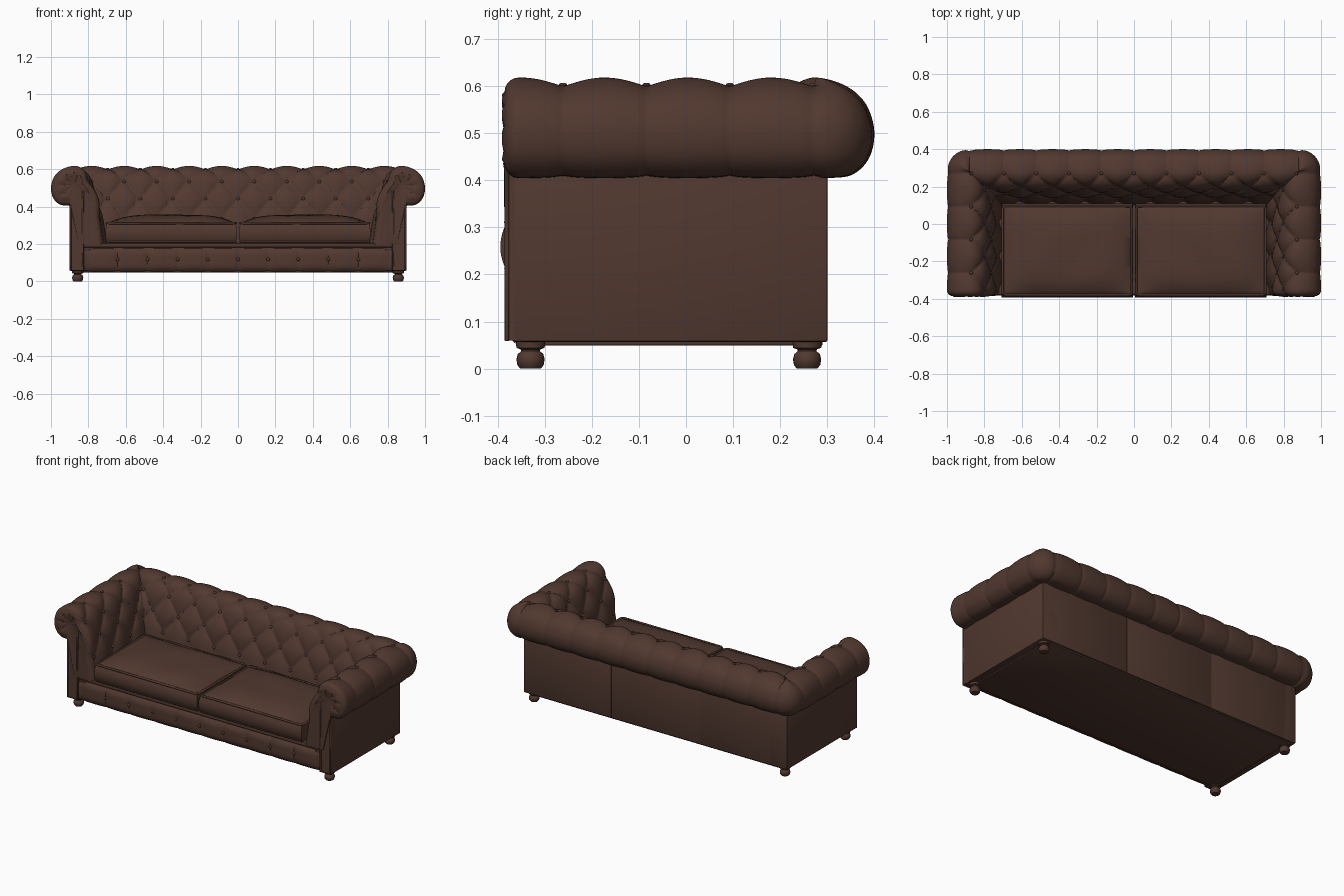
import bpy, bmesh, math
from mathutils import Matrix, Vector

if "Cube" in bpy.data.objects:
    bpy.data.objects.remove(bpy.data.objects["Cube"])

leather = bpy.data.materials.new("brown leather")
leather.diffuse_color = (0.082, 0.040, 0.029, 1)
leather.use_nodes = True
leather.node_tree.nodes["Principled BSDF"].inputs["Base Color"].default_value = leather.diffuse_color


def finish(name, bm, mirror=False, angle=40):
    bmesh.ops.recalc_face_normals(bm, faces=bm.faces)
    me = bpy.data.meshes.new(name)
    bm.to_mesh(me)
    bm.free()
    me.materials.append(leather)
    me.shade_smooth()
    me.set_sharp_from_angle(angle=math.radians(angle))
    ob = bpy.data.objects.new(name, me)
    bpy.context.collection.objects.link(ob)
    if mirror:
        ob.modifiers.new("mirror", 'MIRROR').use_clip = True
    return ob


def skin(bm, rows, wrap=False):
    """Quads between successive rows of points."""
    vs = [[bm.verts.new(p) for p in row] for row in rows]
    n = len(vs[0])
    for a, b in zip(vs, vs[1:]):
        for j in range(n if wrap else n - 1):
            k = (j + 1) % n
            bm.faces.new((a[j], a[k], b[k], b[j]))
    return vs


def box(name, x0, x1, y0, y1, z0, z1, bevel=0.006, mirror=False):
    bm = bmesh.new()
    m = Matrix.Translation(((x0 + x1) / 2, (y0 + y1) / 2, (z0 + z1) / 2)) @ \
        Matrix.Diagonal((x1 - x0, y1 - y0, z1 - z0, 1))
    bmesh.ops.create_cube(bm, size=1, matrix=m)
    bmesh.ops.bevel(bm, geom=bm.edges[:], offset=bevel, segments=2, affect='EDGES', profile=0.5)
    return finish(name, bm, mirror)


def piping(name, pts, radius, mirror=False):
    """Closed round cord through the points."""
    bm = bmesh.new()
    rows = []
    n = len(pts)
    up = (Vector(pts[1]) - Vector(pts[0])).cross(Vector(pts[n // 2]) - Vector(pts[0])).normalized()
    for i in range(n + 1):
        p = Vector(pts[i % n])
        t = (Vector(pts[(i + 1) % n]) - Vector(pts[i - 1 if i < n else n - 1])).normalized()
        side = t.cross(up)
        rows.append([p + radius * (math.cos(a) * side + math.sin(a) * up)
                     for a in [k * math.pi / 4 for k in range(8)]])
    skin(bm, rows, True)
    bmesh.ops.remove_doubles(bm, verts=bm.verts, dist=1e-6)
    return finish(name, bm, mirror, 60)


# Cross-section of arms and back: (outward offset from the body wall, height)
ctrl = [(0, .405), (.052, .412), (.088, .448), (.098, .505), (.078, .562), (.033, .597), (-.03, .606),
        (-.085, .577), (-.122, .5), (-.148, .42), (-.17, .32), (-.187, .2)]
SUB = 7
prof = []
for i in range(len(ctrl) - 1):
    p0, p1, p2, p3 = [Vector(ctrl[min(max(i + k, 0), len(ctrl) - 1)]) for k in (-1, 0, 1, 2)]
    for j in range(SUB):
        t = j / SUB
        prof.append(.5 * (2 * p1 + (p2 - p0) * t + (2 * p0 - 5 * p1 + 4 * p2 - p3) * t * t
                          + (3 * p1 - p0 - 3 * p2 + p3) * t ** 3))
prof.append(Vector(ctrl[-1]))
NP = len(prof)
arc = [0]
for a, b in zip(prof, prof[1:]):
    arc.append(arc[-1] + (b - a).length)
ROW, SX, SY = .105, .174, .177            # button spacing
rowpos = [(w - arc[6 * SUB]) / ROW for w in arc]
norm = []
for i in range(NP):
    t = prof[min(i + 1, NP - 1)] - prof[max(i - 1, 0)]
    norm.append(Vector((-t.y, t.x)).normalized() * -1)
if norm[3 * SUB].x < 0:
    norm = [-n for n in norm]


def puff(s, r):
    """Diamond tufting between buttons, plain pleats beyond them."""
    sn = lambda v: abs(math.sin(math.pi * v))
    if r < 0:
        f = math.exp(r * 1.3)
        return (.45 + .55 * f) * sn(s) ** (.25 + .75 * f)
    if r > 3:
        return sn(s + .5)
    return math.sqrt(sn(s + r / 2) * sn(s - r / 2))


def station(kind, t, d):
    rad = max(.02 + d, .004)
    cx, cy = .9 + d - rad, .3 + d - rad
    if kind == 'arm':
        return .9 + d, -.355 + t * (cy + .355)
    if kind == 'corner':
        return cx + rad * math.cos(t * math.pi / 2), cy + rad * math.sin(t * math.pi / 2)
    return cx * (1 - t), .3 + d


def section(kind, t, inset=0, dy=0):
    row = []
    for i, (p, n, r) in enumerate(zip(prof, norm, rowpos)):
        x, y = station(kind, t, p.x)
        s = max((.27 - y) / SY, (.87 - x) / SX)
        if kind == 'corner' and r < 0:
            s = t
        q = p + n * (.021 * puff(s, r) - .009 - inset)
        x, y = station(kind, t, q.x)
        row.append(Vector((x, y + dy, q.y)))
    x, y = station(kind, t, -.05)
    row.append(Vector((x, y + dy, .2)))
    return row


# Tufted arms and back, one half mirrored
rows = []
R = .03
edge = section('arm', 0, R, -R)
centre = Vector((.875, -.378, .515))
for f in (.03, .25, .5, .75, .92):
    ring = []
    for p in edge:
        q = centre.lerp(p, f)
        ang = math.atan2(p.z - centre.z, p.x - centre.x)
        q.y -= .007 * f * (abs(math.sin(ang * 5)) ** .6) if p.z > .42 else 0
        ring.append(q)
    rows.append(ring)
for k in range(5, -1, -1):
    a = k / 5 * math.pi / 2
    rows.append(section('arm', 0, R * (1 - math.cos(a)), -R * math.sin(a)))
rows += [section('arm', i / 84) for i in range(1, 85)]
rows += [section('corner', i / 10) for i in range(1, 11)]
rows += [section('back', i / 120) for i in range(1, 121)]
bm = bmesh.new()
vs = skin(bm, rows, True)
bm.faces.new(vs[0])
finish("tufted_arms_and_back", bm, True, 50)

# Buttons in the tufting and on the front rail
bm = bmesh.new()


def button(x, y, z, n):
    rot = Vector(n).to_track_quat('Z', 'Y').to_matrix().to_4x4()
    bmesh.ops.create_uvsphere(bm, u_segments=10, v_segments=6, radius=.0095,
                              matrix=Matrix.Translation((x, y, z)) @ rot @ Matrix.Diagonal((1, 1, .6, 1)))


for row in range(4):
    i = min(range(NP), key=lambda k: abs(rowpos[k] - row))
    p, n = prof[i] - norm[i] * .005, norm[i]
    for k in range(11):
        s = k + (row % 2) / 2
        x, y = .87 - SX * s, .27 - SY * s
        if abs(x) <= .9 + p.x + .001:
            button(x, .3 + p.x, p.y, (0, n.x, n.y))
        if -.35 < y <= .3 + p.x - .01:
            for m in (1, -1):
                button(m * (.9 + p.x), y, p.y, (m * n.x, 0, n.y))
for k in range(-4, 5):
    button(k * .161, -.376, .118, (0, -1, 0))
finish("buttons", bm)

# Pleated front rail and the lip above it
rows = []
for i in range(121):
    x = .83 * i / 120
    c = abs(math.sin(math.pi * x / .161)) ** .35
    rows.append([(x, -.362 - (.008 + .012 * c) * (1 - abs(v) ** 4), .115 + v * (.058 + .004 * c))
                 for v in [j / 8 - 1 for j in range(17)]])
bm = bmesh.new()
skin(bm, rows)
finish("front_rail", bm, True)
box("rail_lip", -.83, .83, -.378, -.3, .182, .206, .008)

# Body: deck, outer side walls, three back panels, dust cover
box("seat_deck", -.82, .82, -.362, .25, .056, .2)
box("side_wall", .785, .9, -.368, .3, .057, .415, .004, True)
for name, x0, x1 in (("left", -.898, -.302), ("middle", -.302, .302), ("right", .302, .898)):
    box("back_panel_" + name, x0, x1, .19, .3, .057, .415, .003)
box("dust_cover", -.86, .86, -.34, .29, .049, .07, .003)

# Front posts with a round scroll head
outline = [(.9, .06), (.9, .25), (.9, .44)]
outline += [(.882 + .058 * math.cos(a), .5 + .058 * math.sin(a))
            for a in [math.radians(-60 + 20 * k) for k in range(13)]]
outline += [(.826, .42), (.826, .25), (.826, .06)]
bm = bmesh.new()
face = bm.faces.new([bm.verts.new((x, -.379, z)) for x, z in outline])
ext = bmesh.ops.extrude_face_region(bm, geom=[face])
bmesh.ops.translate(bm, vec=(0, .04, 0), verts=[v for v in ext['geom'] if isinstance(v, bmesh.types.BMVert)])
finish("front_post", bm, True)
piping("post_piping", [(x + (.863 - x) * .1, -.38, z) for x, z in outline], .0055, True)

# Seat cushion with crowned top
bm = bmesh.new()
bmesh.ops.create_cube(bm, size=2)
bmesh.ops.subdivide_edges(bm, edges=bm.edges[:], cuts=17, use_grid_fill=True)
for v in bm.verts:
    u, w, h = v.co
    belly = 1 - h * h
    crown = max(h, 0) * .045 * (1 - u ** 4) * (1 - w ** 4)
    ripple = .0025 * math.sin(5 * u + 4 * w) * (1 - u * u) * max(h, 0)
    v.co = (.357 + u * (.344 + .008 * belly), -.142 + w * (.237 + .015 * belly),
            .258 + h * .053 + crown + ripple)
finish("seat_cushion", bm, True, 50)
loop = []
corners = [(.012, -.38), (.702, -.38), (.702, .096), (.012, .096)]
for (ax, ay), (bx, by) in zip(corners, corners[1:] + corners[:1]):
    loop += [(ax + (bx - ax) * t, ay + (by - ay) * t, .311) for t in (.02, .35, .65, .98)]
piping("cushion_piping_top", loop, .0065, True)
piping("cushion_piping_bottom", [(x, y, .212) for x, y, z in loop], .006, True)

# Turned feet
foot = [(0, 0), (.022, 0), (.028, .008), (.03, .02), (.027, .031), (.02, .037), (.021, .041),
        (.03, .044), (.031, .058), (0, .058)]
for name, y in (("front_foot", -.33), ("back_foot", .257)):
    bm = bmesh.new()
    skin(bm, [[(.857 + r * math.cos(a), y + r * math.sin(a), z)
               for a in [k * math.tau / 20 for k in range(20)]] for r, z in foot], True)
    bmesh.ops.remove_doubles(bm, verts=bm.verts, dist=1e-5)
    finish(name, bm, True)
